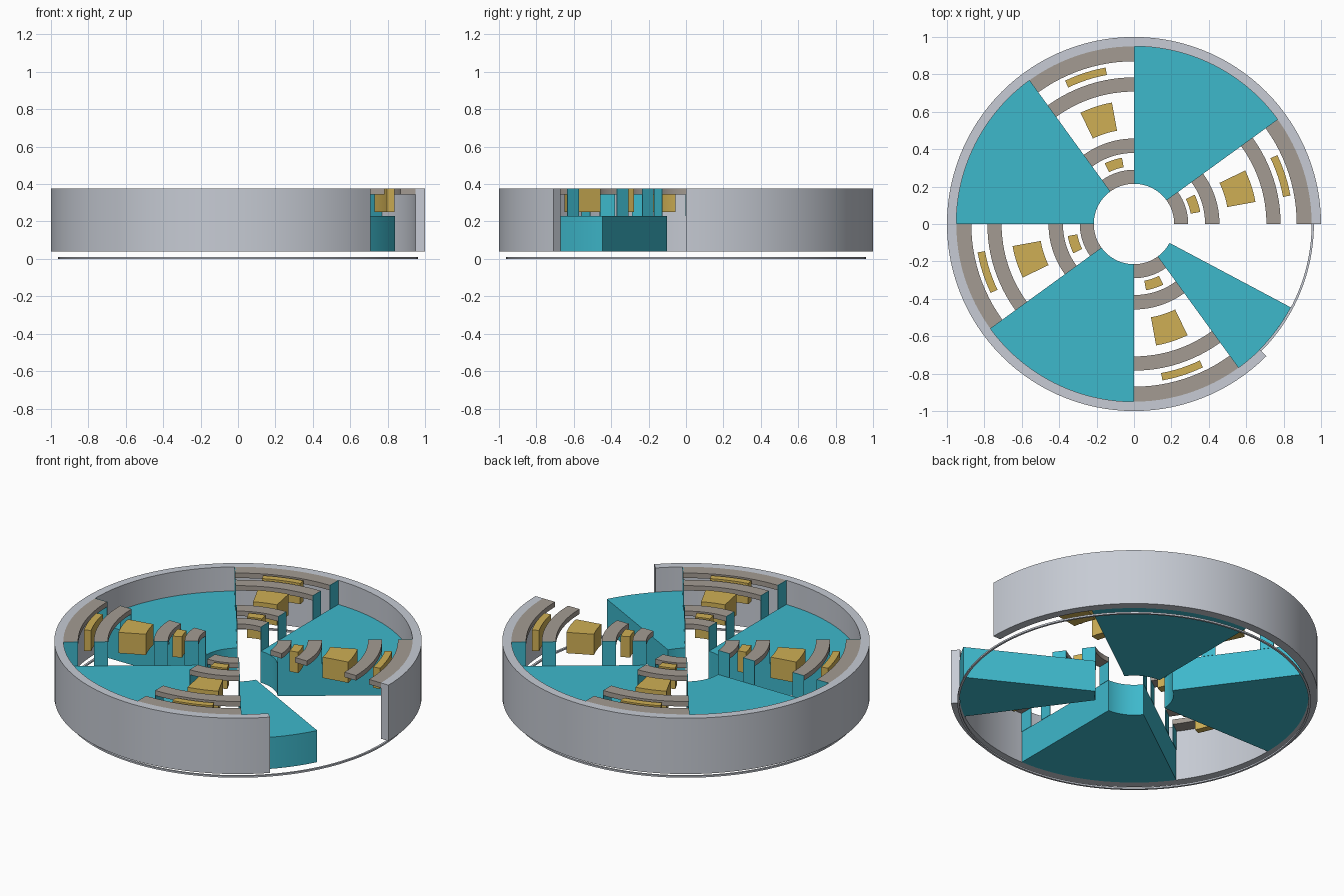
import bpy, bmesh, math

old = bpy.data.objects.get("Cube")
if old:
    bpy.data.objects.remove(old, do_unlink=True)


def material(name, rgb):
    m = bpy.data.materials.new(name)
    m.use_nodes = True
    m.diffuse_color = (*rgb, 1)
    m.node_tree.nodes["Principled BSDF"].inputs["Base Color"].default_value = (*rgb, 1)
    return m


steel = material("pale steel", (0.57, 0.60, 0.66))
teal = material("teal", (0.048, 0.48, 0.60))
taupe = material("taupe", (0.37, 0.33, 0.29))
gold = material("gold", (0.62, 0.43, 0.09))


def sector(name, mat, r0, r1, a0, a1, z0, z1, step=3):
    """Solid ring sector between two radii, two angles (degrees) and two heights."""
    bm = bmesh.new()
    closed = a1 - a0 >= 360
    n = max(1, math.ceil((a1 - a0) / step))
    rows = []
    for i in range(n if closed else n + 1):
        a = math.radians(a0 + (a1 - a0) * i / n)
        rows.append([bm.verts.new((r * math.cos(a), r * math.sin(a), z))
                     for r, z in ((r0, z0), (r1, z0), (r1, z1), (r0, z1))])
    for i in range(n):
        p, q = rows[i], rows[(i + 1) % len(rows)]
        for k in range(4):
            j = (k + 1) % 4
            bm.faces.new((p[k], p[j], q[j], q[k]))
    if not closed:
        bm.faces.new(rows[0])
        bm.faces.new(rows[-1])
    bmesh.ops.recalc_face_normals(bm, faces=bm.faces)
    for f in bm.faces:
        f.smooth = True
    me = bpy.data.meshes.new(name)
    bm.to_mesh(me)
    bm.free()
    me.set_sharp_from_angle(angle=math.radians(30))
    me.materials.append(mat)
    ob = bpy.data.objects.new(name, me)
    bpy.context.collection.objects.link(ob)
    return ob


def post(name, r0, r1, angle, z0, z1, thick=0.004):
    """Thin upright plate lying along a radius."""
    a = math.radians(angle)
    bpy.ops.mesh.primitive_cube_add(size=1, rotation=(0, 0, a), location=(
        (r0 + r1) / 2 * math.cos(a), (r0 + r1) / 2 * math.sin(a), (z0 + z1) / 2))
    ob = bpy.context.object
    ob.name = name
    ob.scale = (r1 - r0, thick, z1 - z0)
    ob.data.materials.append(mat_post)


mat_post = teal
BASE, DECK, TOP = 0.04, 0.23, 0.375
HUB, RIM = 0.215, 0.95

# Outer wall with an open window, and the thin loose ring below it
sector("outer_wall", steel, RIM, 1.0, 0, 315, BASE, TOP)
sector("base_ring", steel, RIM, 0.962, 0, 360, 0.0, 0.01)

# Wedge blocks, the last one cut short by the window
for i in range(4):
    start = 36 + 90 * i
    end = start + (26 if i == 3 else 54)
    sector(f"wedge_{i + 1}", teal, HUB, RIM, start, end, BASE, DECK)

# Bridging bands, their end posts and the blocks in the slots between wedges
bands = [(HUB, 0.29), (0.38, 0.457), (0.708, 0.784), (0.87, RIM)]
blocks = [(0.308, 0.36), (0.507, 0.66), (0.81, 0.85)]
for i in range(4):
    a = 90 * i
    for k, (r0, r1) in enumerate(bands):
        sector(f"band_{i + 1}_{k + 1}", taupe, r0, r1, a, a + 36, 0.345, TOP)
        for angle in (a, a + 36):
            if angle > 0:  # the window side is left open
                post(f"post_{angle}_{k + 1}", r0, r1, angle, DECK, TOP)
    for k, (r0, r1) in enumerate(blocks):
        sector(f"block_{i + 1}_{k + 1}", gold, r0, r1, a + 10.3, a + 25.7, 0.25, TOP)
